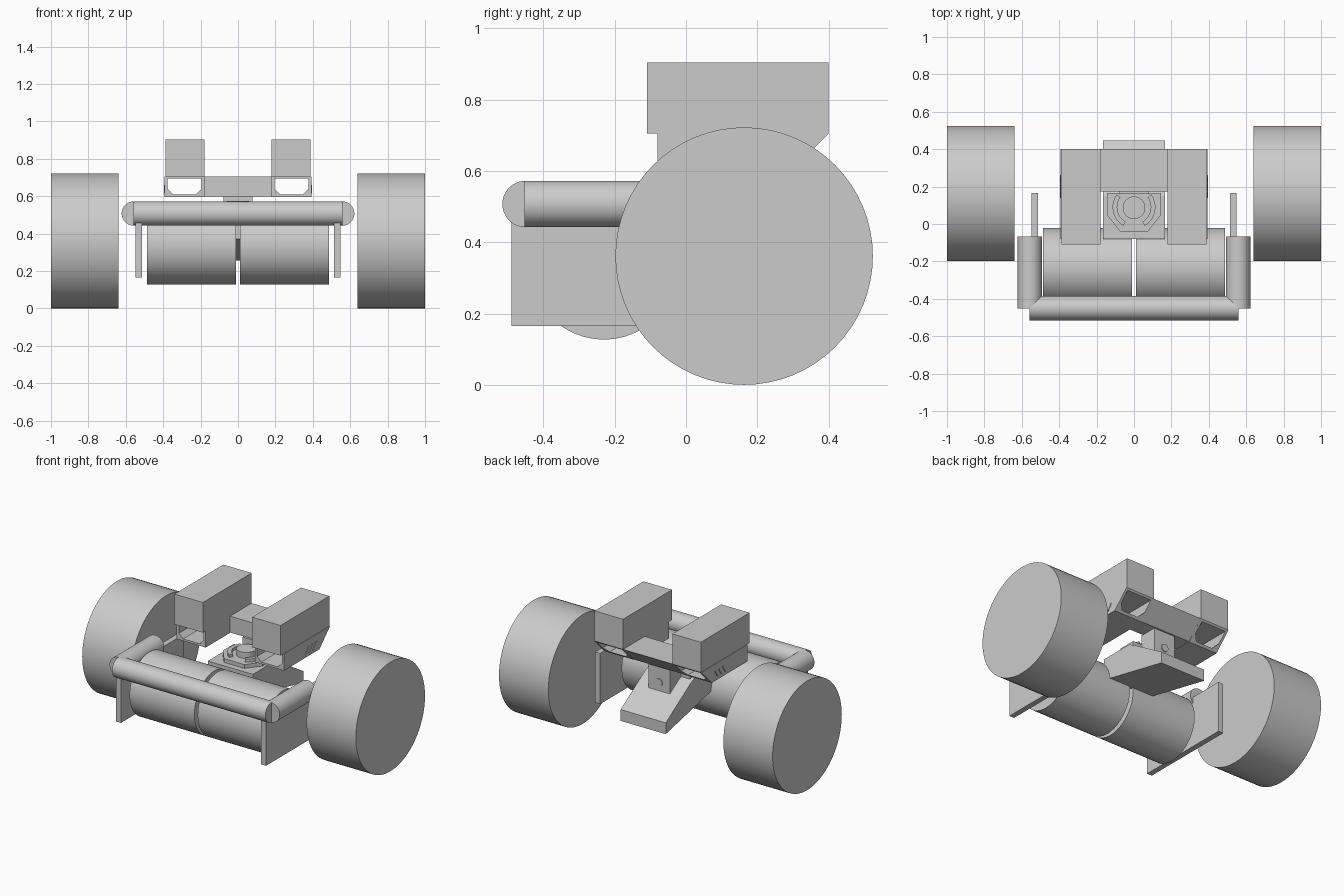
import bpy, bmesh, math
from mathutils import Matrix

cube = bpy.data.objects.get("Cube")
if cube:
    bpy.data.objects.remove(cube, do_unlink=True)

GREY = bpy.data.materials.new("light_grey")
GREY.use_nodes = True
GREY.diffuse_color = (0.6, 0.6, 0.6, 1)
GREY.node_tree.nodes["Principled BSDF"].inputs["Base Color"].default_value = (0.6, 0.6, 0.6, 1)


def finish(name, bm, smooth=False):
    bmesh.ops.recalc_face_normals(bm, faces=bm.faces)
    mesh = bpy.data.meshes.new(name)
    bm.to_mesh(mesh)
    bm.free()
    mesh.materials.append(GREY)
    obj = bpy.data.objects.new(name, mesh)
    bpy.context.collection.objects.link(obj)
    if smooth:
        bpy.ops.object.select_all(action='DESELECT')
        obj.select_set(True)
        bpy.context.view_layer.objects.active = obj
        bpy.ops.object.shade_smooth_by_angle(angle=math.radians(35))
    return obj


def box(name, x, y, z):
    """Box from (low, high) ranges."""
    bm = bmesh.new()
    bmesh.ops.create_cube(bm, size=1)
    for v in bm.verts:
        v.co = [(r[0] + r[1]) / 2 + c * (r[1] - r[0]) for c, r in zip(v.co, (x, y, z))]
    return finish(name, bm)


def cylinder(name, centre, radius, length, axis):
    bm = bmesh.new()
    bmesh.ops.create_cone(bm, cap_ends=True, segments=64, radius1=radius,
                          radius2=radius, depth=length)
    turn = {'X': Matrix.Rotation(math.pi / 2, 4, 'Y'),
            'Y': Matrix.Rotation(math.pi / 2, 4, 'X'), 'Z': Matrix()}[axis]
    bmesh.ops.transform(bm, matrix=Matrix.Translation(centre) @ turn, verts=bm.verts)
    return finish(name, bm, True)


def prism(name, outline, low, high, axis):
    """Extrude a flat outline along one axis."""
    place = {'X': lambda a, b, t: (t, a, b), 'Y': lambda a, b, t: (a, t, b),
             'Z': lambda a, b, t: (a, b, t)}[axis]
    bm = bmesh.new()
    ends = [[bm.verts.new(place(a, b, t)) for a, b in outline] for t in (low, high)]
    for ring in ends:
        bm.faces.new(ring)
    n = len(outline)
    for i in range(n):
        j = (i + 1) % n
        bm.faces.new((ends[0][i], ends[0][j], ends[1][j], ends[1][i]))
    return finish(name, bm)


def span(side, a, b):
    return tuple(sorted((side * a, side * b)))


# Front bumper bar
cylinder("front_bar", (0, -0.45, 0.507), 0.065, 1.12, 'X')

for side, label in ((1, "left"), (-1, "right")):
    # Wheels, rollers and side frame
    cylinder(label + "_wheel", (side * 0.82, 0.163, 0.361), 0.361, 0.36, 'X')
    cylinder(label + "_roller", (side * 0.249, -0.23, 0.335), 0.208, 0.474, 'X')
    cylinder(label + "_side_bar", (side * 0.557, -0.26, 0.507), 0.065, 0.385, 'Y')
    box(label + "_side_plate", span(side, 0.512, 0.548), (-0.49, 0.165), (0.165, 0.5))

    # Upper box
    box(label + "_upper_box", span(side, 0.18, 0.388), (-0.11, 0.40), (0.705, 0.904))

    # Open duct with a rear end sloping inwards towards the bottom
    outer = [(0.18, 0.705), (0.392, 0.705), (0.392, 0.595), (0.18, 0.595)]
    inner = [(0.196, 0.695), (0.376, 0.695), (0.376, 0.637), (0.345, 0.608),
             (0.227, 0.608), (0.196, 0.637)]
    bm = bmesh.new()
    edges = []
    for loop in (outer, inner):
        vs = [bm.verts.new((side * x, -0.08, z)) for x, z in loop]
        edges += [bm.edges.new((vs[i], vs[(i + 1) % len(vs)])) for i in range(len(vs))]
    filled = bmesh.ops.triangle_fill(bm, use_beauty=True, edges=edges)
    faces = [g for g in filled["geom"] if isinstance(g, bmesh.types.BMFace)]
    grown = bmesh.ops.extrude_face_region(bm, geom=faces, use_keep_orig=True)["geom"]
    for v in grown:
        if isinstance(v, bmesh.types.BMVert):
            v.co.y = 0.40 - (0.705 - v.co.z)
    finish(label + "_duct", bm)

    # Slanted ribs on the outer duct wall
    for y in (0.14, 0.18, 0.22):
        rib = [(y, 0.615), (y + 0.012, 0.615), (y + 0.042, 0.66), (y + 0.03, 0.66)]
        prism(label + "_duct_rib", rib, *span(side, 0.39, 0.396), 'X')

    # Curved arms beside the knob
    arc = [math.radians(-60 + 12 * i) for i in range(9)]
    arm = [(side * 0.115 * math.cos(a), 0.09 + 0.115 * math.sin(a)) for a in arc]
    arm += [(side * 0.09 * math.cos(a), 0.09 + 0.09 * math.sin(a)) for a in reversed(arc)]
    prism(label + "_knob_arm", arm, 0.53, 0.555, 'Z')

# Cross beam joining the ducts
beam = [(0.175, 0.705), (0.40, 0.705), (0.29, 0.597), (0.175, 0.597)]
prism("cross_beam", beam, -0.182, 0.182, 'X')

# Neck block with a round boss at the back
box("neck_block", (-0.078, 0.078), (0.16, 0.28), (0.42, 0.6))
cylinder("neck_boss", (0, 0.281, 0.49), 0.025, 0.01, 'Y')

# Hanging wedge body
wedge = [(-0.08, 0.51), (-0.08, 0.37), (0.447, 0.255), (0.447, 0.33), (0.19, 0.49), (0.15, 0.51)]
prism("wedge_body", wedge, -0.165, 0.165, 'X')

# Turret plate and knob
turret = [(-0.145, 0.165), (0.145, 0.165), (0.145, 0.05), (0.075, -0.04),
          (-0.075, -0.04), (-0.145, 0.05)]
prism("turret_plate", turret, 0.505, 0.535, 'Z')
cylinder("knob", (0, 0.087, 0.55), 0.06, 0.05, 'Z')
